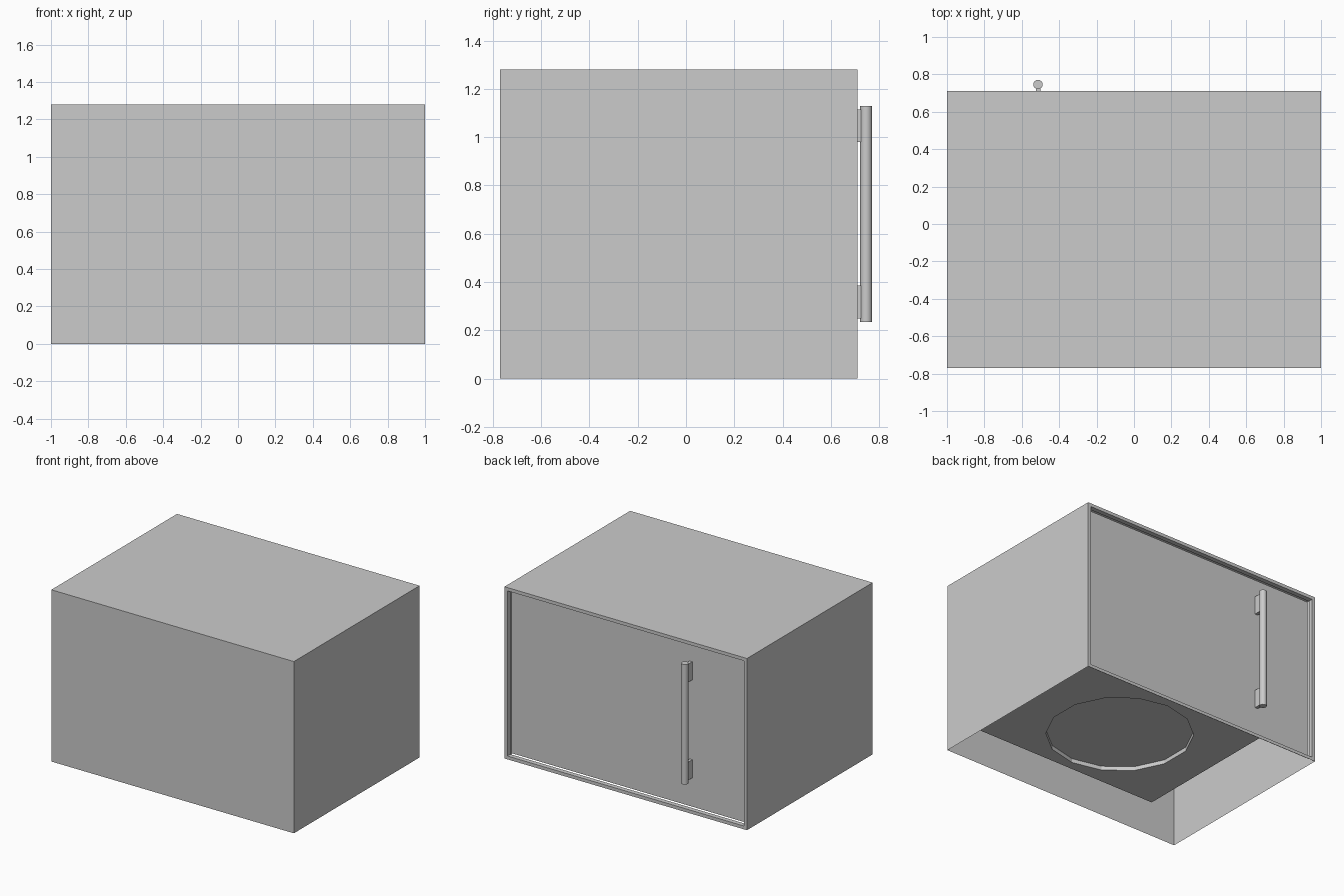
import bpy, bmesh, math
from mathutils import Matrix, Vector

if "Cube" in bpy.data.objects:
    bpy.data.objects.remove(bpy.data.objects["Cube"])

X0, X1, Y0, Y1, H = -1.0, 1.0, -0.77, 0.71, 1.28
RIM, DEPTH = 0.035, 0.035
DOOR_Y = Y1 - DEPTH


def finish(name, bm):
    me = bpy.data.meshes.new(name)
    bm.to_mesh(me)
    bm.free()
    ob = bpy.data.objects.new(name, me)
    bpy.context.collection.objects.link(ob)
    return ob


def box_bm(lo, hi):
    bm = bmesh.new()
    lo, hi = Vector(lo), Vector(hi)
    bmesh.ops.create_cube(bm, size=1, matrix=Matrix.Translation((lo + hi) / 2)
                          @ Matrix.Diagonal((*(hi - lo), 1)))
    bm.normal_update()
    return bm


def side(bm, direction):
    return max(bm.faces, key=lambda f: f.normal.dot(Vector(direction)))


# outer case: thin shell, open underneath, with a recessed door opening
bm = box_bm((X0, Y0, 0), (X1, Y1, H))
bmesh.ops.delete(bm, geom=[side(bm, (0, 0, -1))], context='FACES')
front = side(bm, (0, 1, 0))
bmesh.ops.inset_individual(bm, faces=[front], thickness=RIM)
bmesh.ops.inset_individual(bm, faces=[front], thickness=0, depth=-DEPTH)
bmesh.ops.delete(bm, geom=[front], context='FACES_ONLY')
finish("case", bm)

# door filling the recess
finish("door", box_bm((X0 + RIM, DOOR_Y - 0.01, RIM), (X1 - RIM, DOOR_Y, H - RIM)))

# cooking cavity: open towards the door, floor rebuilt with a round turntable step
CX0, CX1, CY0, CY1 = -0.55, X1 - RIM, -0.47, DOOR_Y - 0.01
bm = box_bm((CX0, CY0, RIM), (CX1, CY1, H - RIM))
floor, mouth = side(bm, (0, 0, -1)), side(bm, (0, 1, 0))
floor_edges = list(floor.edges)
bmesh.ops.delete(bm, geom=[floor, mouth], context='FACES_ONLY')
cx, cy, n, r = (CX0 + CX1) / 2, (CY0 + CY1) / 2, 14, 0.5
rings = [[bm.verts.new((cx + r * math.sin(math.tau * i / n),
                        cy + r * math.cos(math.tau * i / n), z)) for i in range(n)]
         for z in (RIM, RIM + 0.03)]
low, high = rings
circle_edges = [bm.edges.new((low[i], low[(i + 1) % n])) for i in range(n)]
bmesh.ops.triangle_fill(bm, edges=floor_edges + circle_edges, use_beauty=True,
                        normal=(0, 0, -1))
for i in range(n):
    j = (i + 1) % n
    bm.faces.new((low[i], low[j], high[j], high[i]))
bm.faces.new(high)
finish("cavity_with_turntable", bm)

# handle: upright round bar on two mounts
HX, HY, HR = -0.513, 0.746, 0.025
Z0, Z1 = 0.235, 1.13
bm = bmesh.new()
bmesh.ops.create_cone(bm, cap_ends=True, segments=16, radius1=HR, radius2=HR,
                      depth=Z1 - Z0, matrix=Matrix.Translation((HX, HY, (Z0 + Z1) / 2)))
bar = finish("handle_bar", bm)
bpy.context.view_layer.objects.active = bar
bar.select_set(True)
bpy.ops.object.shade_smooth_by_angle(angle=math.radians(35))
for label, z in (("lower", 0.25), ("upper", 0.98)):
    finish("handle_mount_" + label,
           box_bm((HX - 0.012, DOOR_Y, z), (HX + 0.012, 0.73, z + 0.135)))
